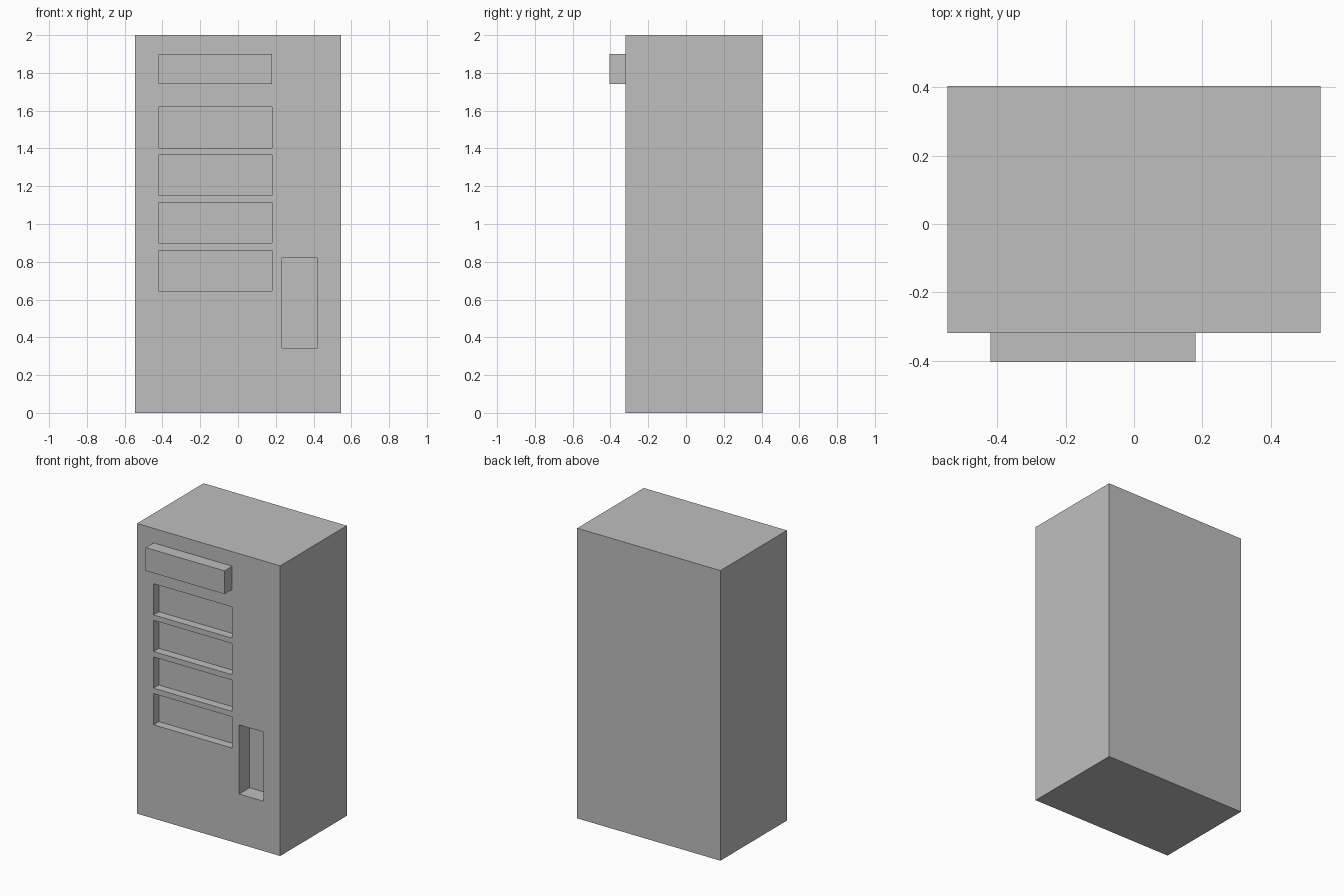
import bpy

if "Cube" in bpy.data.objects:
    bpy.data.objects.remove(bpy.data.objects["Cube"])

FRONT, BACK = -0.32, 0.405

grey = bpy.data.materials.new("cabinet_grey")
grey.diffuse_color = (0.52, 0.52, 0.52, 1)
grey.use_nodes = True
grey.node_tree.nodes["Principled BSDF"].inputs["Base Color"].default_value = grey.diffuse_color


def box(name, x, y, z):
    """Box spanning the given (min, max) ranges."""
    lo, hi = zip(x, y, z)
    bpy.ops.mesh.primitive_cube_add(size=1, location=[(a + b) / 2 for a, b in zip(lo, hi)])
    ob = bpy.context.object
    ob.name = ob.data.name = name
    ob.scale = [b - a for a, b in zip(lo, hi)]
    bpy.ops.object.transform_apply(location=False, rotation=False, scale=True)
    ob.data.materials.append(grey)
    return ob


def recess(target, name, x, z, depth):
    """Cut a rectangular pocket into the front of the target."""
    cutter = box(name, x, (FRONT - 0.1, FRONT + depth), z)
    cutter.hide_render = True
    cutter.display_type = 'WIRE'
    mod = target.modifiers.new(name, 'BOOLEAN')
    mod.operation = 'DIFFERENCE'
    mod.solver = 'EXACT'
    mod.object = cutter


# Main cabinet
cabinet = box("cabinet", (-0.546, 0.546), (FRONT, BACK), (0, 2))

# Four display shelves, evenly stacked
for i in range(4):
    z = 0.646 + i * 0.2525
    recess(cabinet, f"shelf_cutter_{i + 1}", (-0.42, 0.18), (z, z + 0.215), 0.058)

# Tall collection slot at the lower right
recess(cabinet, "slot_cutter", (0.233, 0.42), (0.343, 0.82), 0.115)

# Projecting sign box above the shelves
box("sign_box", (-0.42, 0.18), (-0.405, FRONT), (1.74, 1.90))
